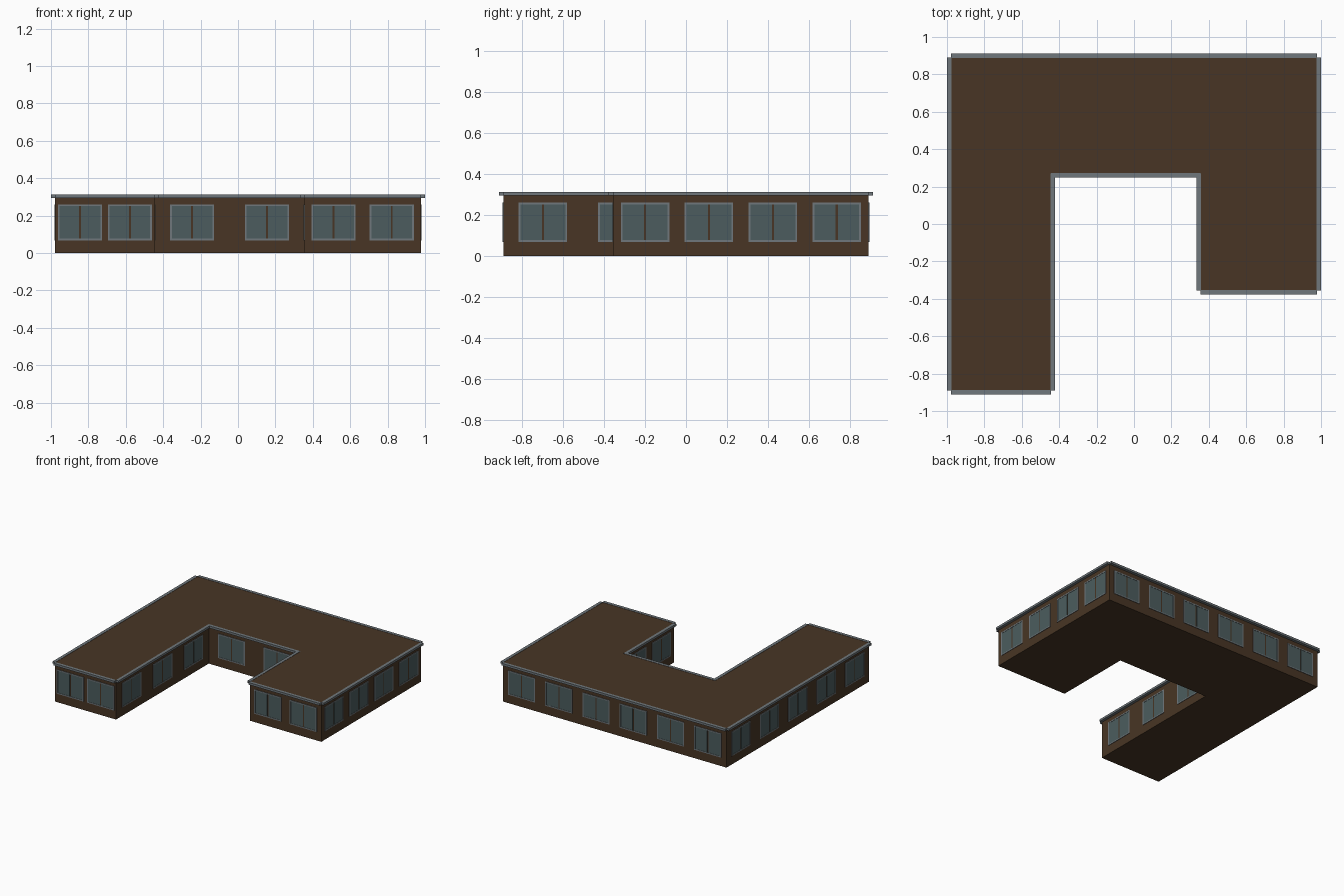
import bpy, bmesh
from mathutils import Vector

cube = bpy.data.objects.get("Cube")
if cube:
    bpy.data.objects.remove(cube, do_unlink=True)


def material(name, rgb):
    m = bpy.data.materials.new(name)
    m.use_nodes = True
    m.diffuse_color = (*rgb, 1)
    m.node_tree.nodes["Principled BSDF"].inputs["Base Color"].default_value = (*rgb, 1)
    return m


BROWN = material("dark brown", (0.065, 0.036, 0.018))
GREY = material("slate grey", (0.16, 0.185, 0.20))
GLASS = material("blue grey glass", (0.072, 0.108, 0.112))

# Footprint corners, anticlockwise, with the window count of the wall that follows
WALLS = [
    ("left_front", -0.978, -0.89, 2),
    ("courtyard_left", -0.445, -0.89, 3),
    ("courtyard_back", -0.445, 0.27, 2),
    ("courtyard_right", 0.355, 0.27, 2),
    ("right_front", 0.355, -0.355, 2),
    ("right_side", 0.978, -0.355, 4),
    ("back", 0.978, 0.89, 6),
    ("left_side", -0.978, 0.89, 5),
]
ROOF_Z = 0.31
TRIM_OUT = 0.022
WIN_W, SILL, HEAD = 0.236, 0.068, 0.26
FRAME, MULLION = 0.009, 0.01


def finish(bm, name, mat):
    bmesh.ops.recalc_face_normals(bm, faces=bm.faces)
    mesh = bpy.data.meshes.new(name)
    bm.to_mesh(mesh)
    bm.free()
    mesh.materials.append(mat)
    obj = bpy.data.objects.new(name, mesh)
    bpy.context.scene.collection.objects.link(obj)


def wall_box(bm, start, along, out, a, o, z):
    """Box spanning ranges a (along the wall), o (outward) and z (up)."""
    verts = bmesh.ops.create_cube(bm, size=1)["verts"]
    for v in verts:
        s, t, u = (r[0] + (r[1] - r[0]) * (c + 0.5) for r, c in zip((a, o, z), v.co))
        v.co = start + along * s + out * t + Vector((0, 0, u))


# Building body: extruded footprint with a flat roof
bm = bmesh.new()
base = bm.faces.new([bm.verts.new((x, y, 0)) for _, x, y, _ in WALLS])
top = bmesh.ops.extrude_face_region(bm, geom=[base], use_keep_orig=True)["geom"]
bmesh.ops.translate(bm, vec=(0, 0, ROOF_Z),
                    verts=[g for g in top if isinstance(g, bmesh.types.BMVert)])
finish(bm, "building_body", BROWN)

for i, (name, x, y, count) in enumerate(WALLS):
    start = Vector((x, y, 0))
    _, nx, ny, _ = WALLS[(i + 1) % len(WALLS)]
    edge = Vector((nx, ny, 0)) - start
    length = edge.length
    along = edge.normalized()
    out = Vector((along.y, -along.x, 0))
    place = (start, along, out)

    # Roof edge trim, square ended at the corners
    bm = bmesh.new()
    wall_box(bm, *place, (0, length), (-0.002, TRIM_OUT), (0.295, ROOF_Z + 0.002))
    finish(bm, name + "_roof_trim", GREY)

    # Windows: thin frame around two panes, wall showing between the panes
    frames, panes = bmesh.new(), bmesh.new()
    for k in range(count):
        mid = length * (k + 0.5) / count
        l, r = mid - WIN_W / 2, mid + WIN_W / 2
        depth = (-0.001, 0.004)
        for z in ((SILL, SILL + FRAME), (HEAD - FRAME, HEAD)):
            wall_box(frames, *place, (l, r), depth, z)
        inner = (SILL + FRAME, HEAD - FRAME)
        for a in ((l, l + FRAME), (r - FRAME, r)):
            wall_box(frames, *place, a, depth, inner)
        for a in ((l + FRAME, mid - MULLION / 2), (mid + MULLION / 2, r - FRAME)):
            wall_box(panes, *place, a, (-0.001, 0.002), inner)
    finish(frames, name + "_window_frames", GREY)
    finish(panes, name + "_window_panes", GLASS)
